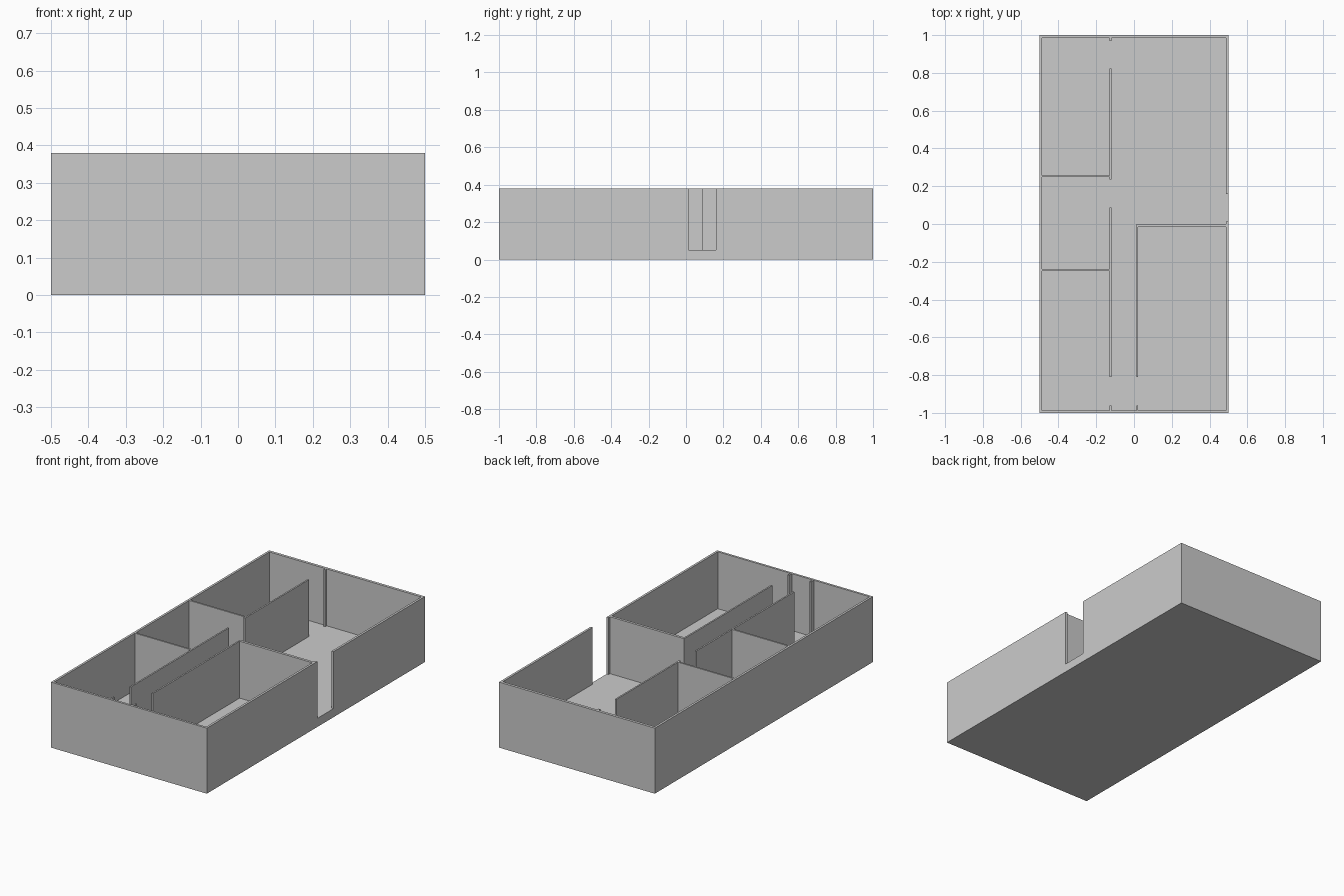
import bpy

if "Cube" in bpy.data.objects:
    bpy.data.objects.remove(bpy.data.objects["Cube"])

FLOOR, TOP = 0.05, 0.38
W, L = 0.5, 1.0          # half width, half length
T = 0.013                # outer wall thickness


def box(name, x0, x1, y0, y1, z0=FLOOR, z1=TOP):
    bpy.ops.mesh.primitive_cube_add(size=1, location=((x0 + x1) / 2, (y0 + y1) / 2, (z0 + z1) / 2))
    ob = bpy.context.object
    ob.name = name
    ob.scale = (x1 - x0, y1 - y0, z1 - z0)
    bpy.ops.object.transform_apply(location=False, rotation=False, scale=True)
    return ob


def wall_along_y(name, x0, x1, y0, y1, doors=()):
    """Wall running in y, broken by full-height door gaps."""
    start = y0
    for d0, d1 in list(doors) + [(y1, y1)]:
        box(name, x0, x1, start, d0)
        start = d1


# floor slab
box("floor_slab", -W, W, -L, L, 0, FLOOR)

# outer walls, with the entrance gap on the right
box("front_wall", -W, W, -L, -L + T)
box("back_wall", -W, W, L - 0.016, L)
yi0, yi1 = -L + T, L - 0.016
wall_along_y("left_wall", -W, -W + T, yi0, yi1)
wall_along_y("right_wall", W - T, W, yi0, yi1, [(0.013, 0.16)])

# long partition with one door per room
PX = -0.12
wall_along_y("long_partition", PX - 0.009, PX, yi0, yi1,
             [(-0.96, -0.81), (0.088, 0.236), (0.822, 0.97)])

# cross partitions between the left rooms
for y in (-0.244, 0.253):
    box("cross_partition", -W + T, PX - 0.009, y - 0.005, y + 0.005)

# walls of the large front right room
wall_along_y("hall_partition", 0.012, 0.021, yi0, 0.0, [(-0.96, -0.81)])
box("room_back_partition", 0.021, W - T, -0.015, 0.0)
